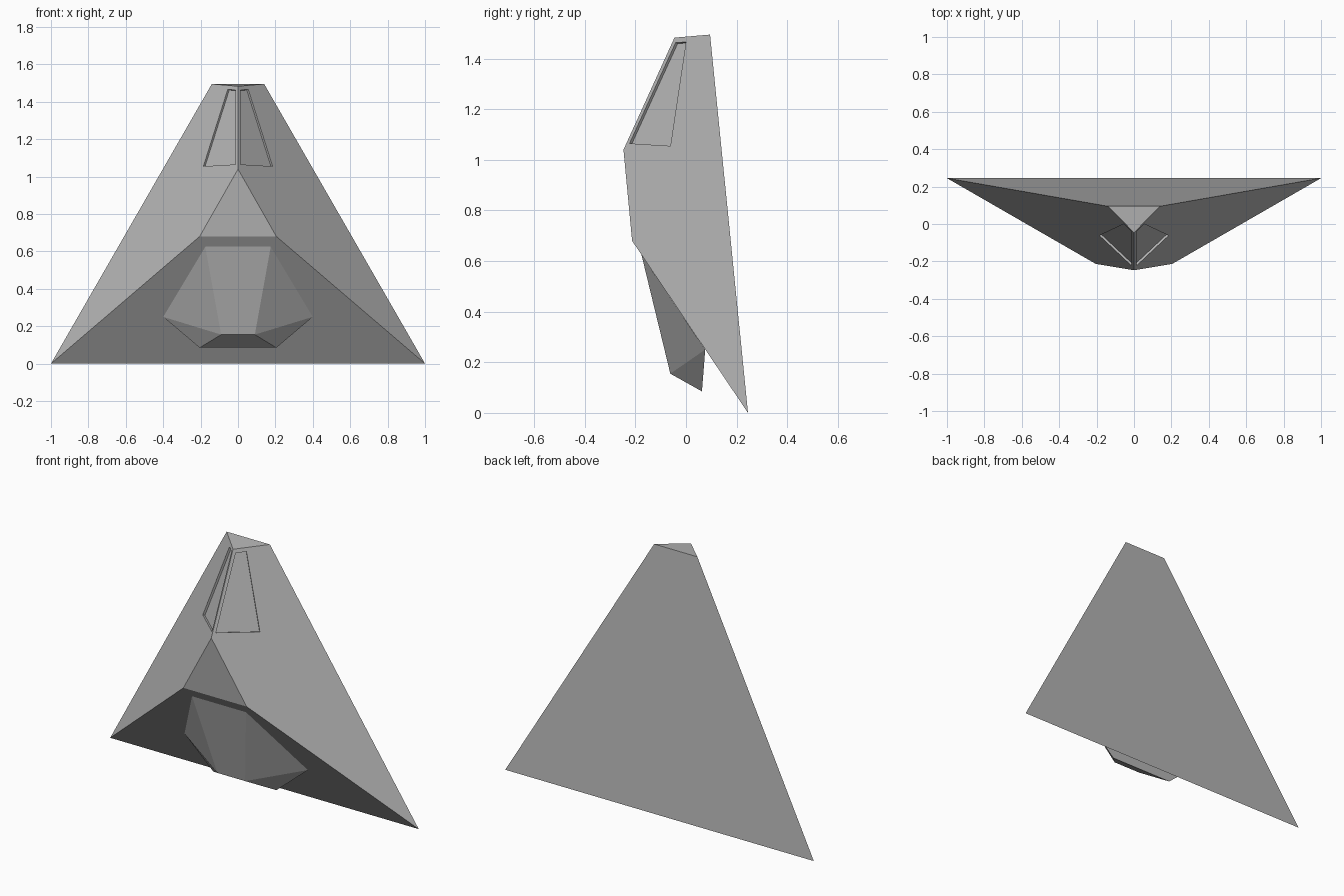
import bpy
import bmesh
from mathutils import Vector

if "Cube" in bpy.data.objects:
    bpy.data.objects.remove(bpy.data.objects["Cube"])

# One plain grey for the whole craft
grey = bpy.data.materials.new("hull grey")
grey.use_nodes = True
colour = (0.46, 0.46, 0.46, 1)
grey.diffuse_color = colour
grey.node_tree.nodes["Principled BSDF"].inputs["Base Color"].default_value = colour


def convex_part(name, points):
    """Flat-faced convex solid around points, mirrored across x."""
    bm = bmesh.new()
    for x, y, z in points:
        for side in ((1, -1) if x else (1,)):
            bm.verts.new((side * x, y, z))
    bmesh.ops.convex_hull(bm, input=bm.verts[:])
    bmesh.ops.dissolve_limit(bm, angle_limit=0.03, verts=bm.verts[:], edges=bm.edges[:])
    bmesh.ops.recalc_face_normals(bm, faces=bm.faces[:])
    mesh = bpy.data.meshes.new(name)
    bm.to_mesh(mesh)
    bm.free()
    mesh.materials.append(grey)
    obj = bpy.data.objects.new(name, mesh)
    bpy.context.collection.objects.link(obj)
    return obj


# Main wedge hull
wing_tip = Vector((1, 0.245, 0))
top_corner = Vector((0.14, 0.095, 1.495))
chin = Vector((0.205, -0.213, 0.68))
normal = (top_corner - wing_tip).cross(chin - wing_tip).normalized()


def on_flank(x, z):
    """Point of the left flank plane at the given x and z."""
    offset = normal.dot(wing_tip) - normal.x * x - normal.z * z
    return Vector((x, offset / normal.y, z))


hull = convex_part("hull", [wing_tip, top_corner, chin,
                            on_flank(0, 1.483), on_flank(0, 1.04)])

# Pod under the chin
convex_part("underside_pod", [(0.175, -0.176, 0.625), (0.09, -0.062, 0.155),
                              (0.205, 0.063, 0.085), (0.4, 0.076, 0.25)])

# Recessed windows on both flanks
depth = 0.012
window = [on_flank(x, z) for x, z in
          ((0.014, 1.463), (0.055, 1.466), (0.185, 1.055), (0.013, 1.065))]
for side, label in ((1, "left"), (-1, "right")):
    bm = bmesh.new()
    rings = []
    for shift in (-depth, depth):
        ring = []
        for p in window:
            q = p + normal * shift
            ring.append(bm.verts.new((side * q.x, q.y, q.z)))
        rings.append(ring)
        bm.faces.new(ring)
    for i in range(4):
        j = (i + 1) % 4
        bm.faces.new((rings[0][i], rings[0][j], rings[1][j], rings[1][i]))
    bmesh.ops.recalc_face_normals(bm, faces=bm.faces[:])
    mesh = bpy.data.meshes.new(label + "_window_cutter")
    bm.to_mesh(mesh)
    bm.free()
    mesh.materials.append(grey)
    cutter = bpy.data.objects.new(mesh.name, mesh)
    bpy.context.collection.objects.link(cutter)
    cutter.hide_render = True
    cut = hull.modifiers.new(label + " window", 'BOOLEAN')
    cut.operation = 'DIFFERENCE'
    cut.solver = 'EXACT'
    cut.object = cutter
    bpy.context.view_layer.objects.active = hull
    bpy.ops.object.modifier_apply(modifier=cut.name)
    bpy.data.objects.remove(cutter)
